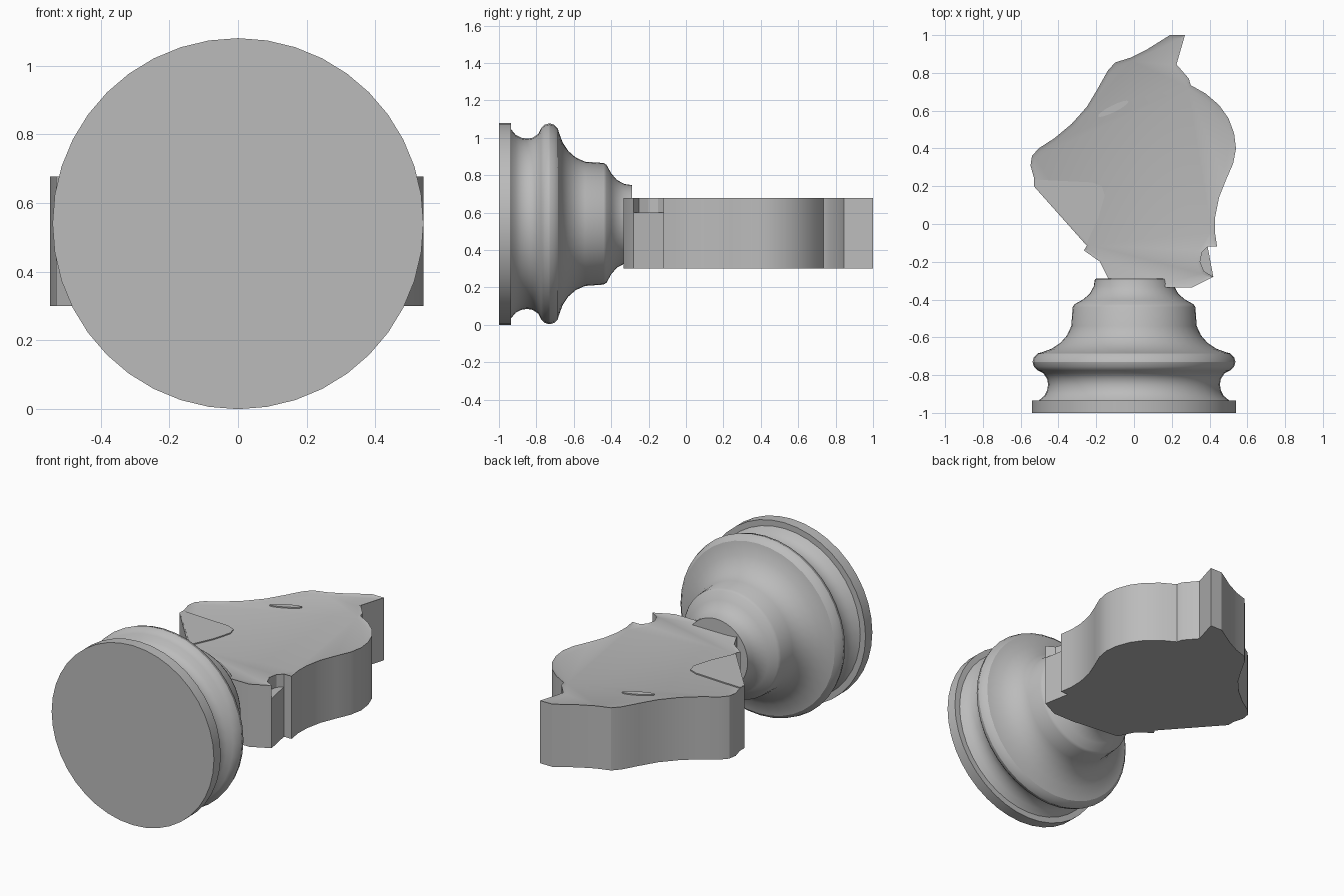
import bpy
import bmesh
import math
from mathutils import Vector

cube = bpy.data.objects.get("Cube")
if cube:
    bpy.data.objects.remove(cube, do_unlink=True)

grey = bpy.data.materials.new("plain grey")
grey.use_nodes = True
colour = (0.5, 0.5, 0.5, 1)
grey.diffuse_color = colour
grey.node_tree.nodes["Principled BSDF"].inputs["Base Color"].default_value = colour

AXIS_Z = 0.54
HEAD_BOTTOM, HEAD_TOP = 0.3, 0.677


def finish(bm, name, angle=30):
    """Turn a bmesh into a named, smooth-shaded object."""
    bmesh.ops.recalc_face_normals(bm, faces=bm.faces[:])
    mesh = bpy.data.meshes.new(name)
    bm.to_mesh(mesh)
    bm.free()
    obj = bpy.data.objects.new(name, mesh)
    bpy.context.collection.objects.link(obj)
    mesh.materials.append(grey)
    bpy.ops.object.select_all(action="DESELECT")
    obj.select_set(True)
    bpy.context.view_layer.objects.active = obj
    bpy.ops.object.shade_smooth_by_angle(angle=math.radians(angle))
    return obj


def lathe(name, profile, steps=40):
    """Spin (y, radius) points around the lying axis."""
    bm = bmesh.new()
    verts = [bm.verts.new((0, y, AXIS_Z + r)) for y, r in profile]
    edges = [bm.edges.new(pair) for pair in zip(verts, verts[1:])]
    bmesh.ops.spin(bm, geom=verts + edges, cent=(0, 0, AXIS_Z), axis=(0, 1, 0),
                   angle=math.tau, steps=steps, use_merge=True)
    bmesh.ops.remove_doubles(bm, verts=bm.verts[:], dist=0.0001)
    return finish(bm, name)


def slab(name, outline, bottom, top, rim=0):
    """Extrude a plan outline upward, optionally with a sunken top inside a rim."""
    bm = bmesh.new()
    base = bm.faces.new([bm.verts.new((x, y, bottom)) for x, y in outline])
    result = bmesh.ops.extrude_face_region(bm, geom=[base], use_keep_orig=True)
    moved = [v for v in result["geom"] if isinstance(v, bmesh.types.BMVert)]
    bmesh.ops.translate(bm, verts=moved, vec=Vector((0, 0, top - bottom)))
    bmesh.ops.recalc_face_normals(bm, faces=bm.faces[:])
    if rim:
        cap = max(bm.faces, key=lambda f: f.calc_center_median().z)
        bmesh.ops.inset_region(bm, faces=[cap], thickness=rim, depth=0,
                               use_even_offset=True)
        bmesh.ops.translate(bm, verts=cap.verts[:], vec=Vector((0, 0, -0.008)))
    return finish(bm, name)


# Turned base: foot disc, cove, ring, shoulder and neck
lathe("turned_base", [
    (-1, 0), (-1, 0.54), (-0.935, 0.54), (-0.935, 0.505),
    (-0.91, 0.475), (-0.88, 0.46), (-0.85, 0.455), (-0.82, 0.46),
    (-0.79, 0.48), (-0.775, 0.51), (-0.755, 0.53), (-0.73, 0.537),
    (-0.705, 0.53), (-0.685, 0.51), (-0.68, 0.49), (-0.66, 0.435),
    (-0.63, 0.39), (-0.59, 0.355), (-0.54, 0.332), (-0.44, 0.325),
    (-0.425, 0.315), (-0.4, 0.27), (-0.37, 0.235), (-0.33, 0.213),
    (-0.29, 0.207), (-0.285, 0)])

# Flat animal head, from the ear clockwise
slab("head", [
    (0.19, 1), (0.27, 1), (0.225, 0.845), (0.29, 0.77), (0.3, 0.735),
    (0.38, 0.69), (0.45, 0.63), (0.5, 0.56), (0.53, 0.48), (0.54, 0.4),
    (0.525, 0.32), (0.49, 0.24), (0.45, 0.14), (0.43, 0.04),
    (0.428, -0.04), (0.44, -0.12), (0.39, -0.12), (0.36, -0.15),
    (0.35, -0.2), (0.37, -0.25), (0.42, -0.28), (0.31, -0.335),
    (0.17, -0.335), (-0.13, -0.3), (-0.18, -0.2), (-0.265, -0.14),
    (-0.25, -0.115), (-0.53, 0.2), (-0.53, 0.245), (-0.548, 0.31),
    (-0.54, 0.36), (-0.505, 0.4), (-0.42, 0.455), (-0.33, 0.53),
    (-0.25, 0.62), (-0.19, 0.72), (-0.14, 0.81), (-0.1, 0.855),
    (-0.02, 0.88), (0.07, 0.925)], HEAD_BOTTOM, HEAD_TOP, rim=0.018)

# Ledge inside the notch at the back of the neck
slab("notch_ledge", [(0.39, -0.12), (0.42, -0.28), (0.34, -0.25), (0.34, -0.15)],
     HEAD_BOTTOM, 0.6)

# Jaw plate, level with the rim
slab("jaw", [(-0.525, 0.235), (-0.22, 0.22), (-0.17, 0.2), (-0.155, 0.15),
             (-0.19, 0.03), (-0.25, -0.1), (-0.525, 0.2)],
     HEAD_TOP - 0.009, HEAD_TOP - 0.001)

# Almond-shaped eye plate
start, end = Vector((-0.19, 0.57)), Vector((-0.03, 0.65))
across = (end - start).orthogonal().normalized()
eye = []
for i in range(16):
    turn = math.tau * i / 16
    along = (1 - math.cos(turn)) / 2
    eye.append(start.lerp(end, along) + across * 0.018 * math.sin(turn))
slab("eye", eye, HEAD_TOP - 0.009, HEAD_TOP - 0.001)
